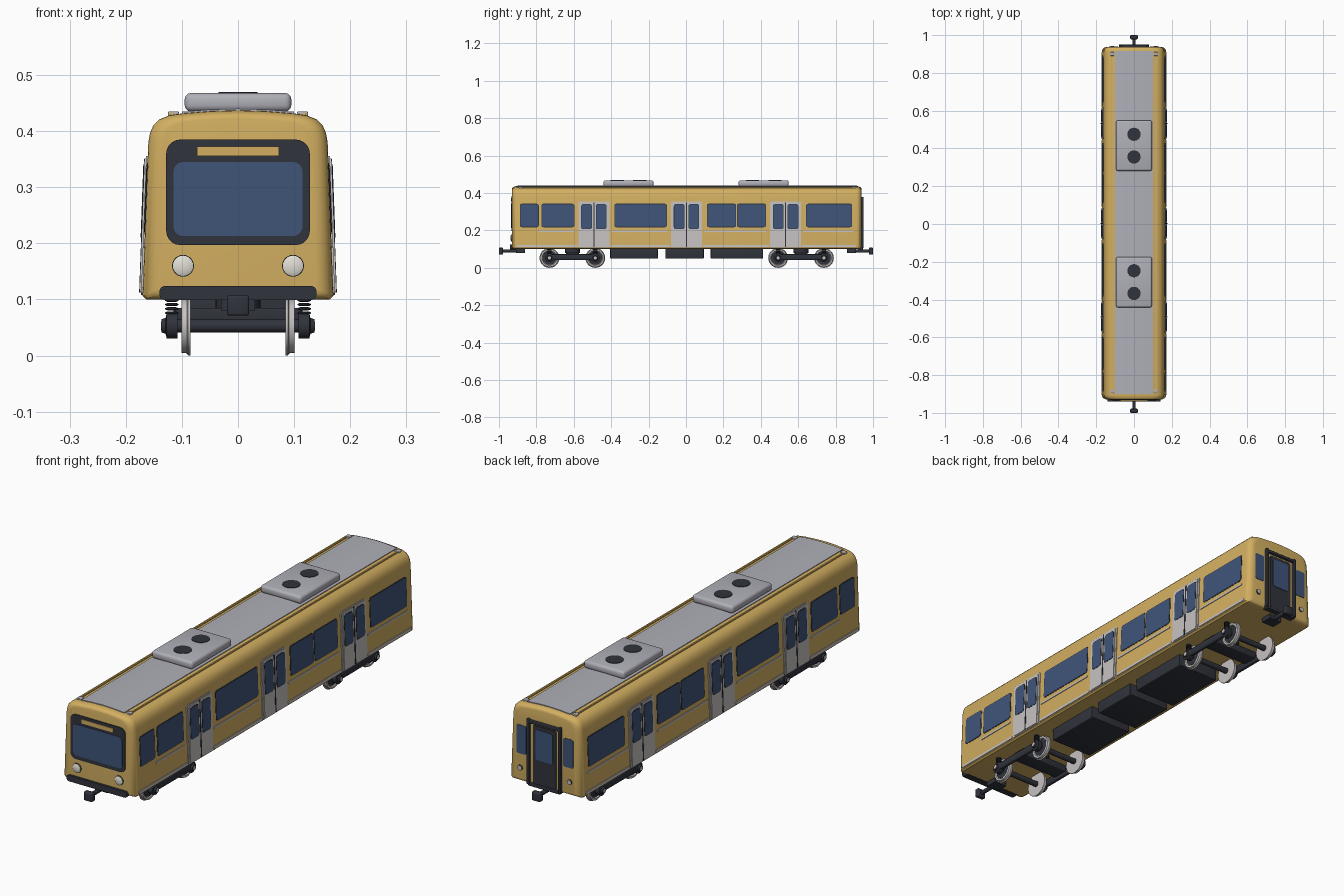
import bpy, bmesh, math
from mathutils import Vector, Matrix

cube = bpy.data.objects.get("Cube")
if cube:
    bpy.data.objects.remove(cube)


def material(name, rgb):
    m = bpy.data.materials.new(name)
    m.use_nodes = True
    m.diffuse_color = (*rgb, 1)
    m.node_tree.nodes["Principled BSDF"].inputs["Base Color"].default_value = (*rgb, 1)
    return m


GOLD = material("gold paint", (0.65, 0.43, 0.12))
GLASS = material("blue glass", (0.05, 0.09, 0.19))
DARK = material("dark trim", (0.03, 0.033, 0.045))
ROOF = material("roof grey", (0.43, 0.43, 0.48))
SILVER = material("door silver", (0.56, 0.54, 0.53))
LAMP = material("lamp white", (0.76, 0.74, 0.66))
parts = []


def finish(name, bm, mat):
    bmesh.ops.recalc_face_normals(bm, faces=bm.faces)
    me = bpy.data.meshes.new(name)
    bm.to_mesh(me)
    bm.free()
    me.materials.append(mat)
    ob = bpy.data.objects.new(name, me)
    bpy.context.collection.objects.link(ob)
    parts.append(ob)
    return ob


def loft(name, rings, mat):
    """Closed skin through equal-length rings, capped at both ends."""
    bm = bmesh.new()
    loops = [[bm.verts.new(p) for p in ring] for ring in rings]
    n = len(loops[0])
    for a, b in zip(loops, loops[1:]):
        for i in range(n):
            bm.faces.new((a[i], a[(i + 1) % n], b[(i + 1) % n], b[i]))
    bm.faces.new(loops[0])
    bm.faces.new(loops[-1])
    return finish(name, bm, mat)


def box(name, lo, hi, mat, bevel=0.0):
    lo, hi = Vector(lo), Vector(hi)
    bm = bmesh.new()
    bmesh.ops.create_cube(bm, size=1, matrix=Matrix.Translation((lo + hi) / 2) @ Matrix.Diagonal((*(hi - lo), 1)))
    if bevel:
        bmesh.ops.bevel(bm, geom=bm.edges[:], offset=bevel, segments=3, profile=0.5, affect='EDGES')
    return finish(name, bm, mat)


def lathe(name, centre, axis, profile, mat, n=28):
    """Turn (radius, distance) points about an axis."""
    rot = Vector((0, 0, 1)).rotation_difference(Vector(axis)).to_matrix()
    rings = [[Vector(centre) + rot @ Vector((r * math.cos(t), r * math.sin(t), d))
              for t in (math.tau * i / n for i in range(n))] for r, d in profile]
    return loft(name, rings, mat)


def disc(name, centre, axis, r, depth, mat):
    return lathe(name, centre, axis, [(r, 0), (r, depth)], mat)


def outline(u0, u1, v0, v1, r):
    pts = []
    for cu, cv, start in ((u1 - r, v1 - r, 0), (u0 + r, v1 - r, 1), (u0 + r, v0 + r, 2), (u1 - r, v0 + r, 3)):
        for k in range(6):
            t = (start + k / 5) * math.pi / 2
            pts.append((cu + r * math.cos(t), cv + r * math.sin(t)))
    return pts


def panel(name, place, rect, r, d0, d1, mat):
    """Rounded plate laid on a wall by the placing function."""
    pts = outline(*rect, r)
    return loft(name, [[place(u, v, d) for u, v in pts] for d in (d0, d1)], mat)


FRONT, REAR, FLOOR, MID = -0.93, 0.938, 0.10, 0.27


def wall(z):
    return 0.17 - (z - 0.105) * 0.037


def on_front(u, v, d):
    return Vector((u, FRONT - d, v))


def on_rear(u, v, d):
    return Vector((u, REAR + d, v))


def on_side(s):
    return lambda u, v, d: Vector((s * (wall(v) + d), u, v))


# Body shell with rounded ends
half = [(0.163, FLOOR), (0.17, 0.106), (wall(0.38), 0.38), (0.157, 0.396), (0.151, 0.410),
        (0.140, 0.421), (0.123, 0.428), (0.10, 0.4315), (0.05, 0.4355)]
section = half + [(0, 0.437)] + [(-x, z) for x, z in reversed(half)]


def body_ring(y, k):
    sx, sz = 1 - 0.03 * k / 0.17, 1 - 0.014 * k / 0.167
    return [Vector((x * sx, y, MID + (z - MID) * sz)) for x, z in section]


angles = [i * math.pi / 10 for i in range(6)]
curve = [(0.026 * (1 - math.sin(t)), 1 - math.cos(t)) for t in angles]
rings = [body_ring(FRONT + d, k) for d, k in reversed(curve)]
rings += [body_ring(REAR - d, k) for d, k in curve]
loft("body_shell", rings, GOLD)

# Curved roof skin, edge rails and corner eyes
top = [(x, z) for x, z in section if abs(x) <= 0.1]
strip = [(x, z + 0.003) for x, z in top] + [(x, z - 0.006) for x, z in reversed(top)]
loft("roof_skin", [[Vector((x, y, z)) for x, z in strip] for y in (-0.9, 0.915)], ROOF)
for s in (-1, 1):
    box("roof_rail", (s * 0.118 - 0.003, -0.895, 0.424), (s * 0.118 + 0.003, 0.91, 0.433), GOLD)
    for y in (-0.885, 0.9):
        box("roof_corner_eye", (s * 0.115 - 0.01, y - 0.01, 0.425), (s * 0.115 + 0.01, y + 0.01, 0.435), ROOF, 0.003)

# Roof cooling units with fans
for y in (-0.3075, 0.415):
    box("cooling_unit", (-0.095, y - 0.134, 0.435), (0.095, y + 0.134, 0.468), ROOF, 0.011)
    for dy in (-0.06, 0.06):
        disc("cooling_fan", (0, y + dy, 0.466), (0, 0, 1), 0.035, 0.004, DARK)

# Side windows, doors and trim strips
windows = [(-0.885, -0.79), (-0.77, -0.6), (-0.38, -0.105), (0.115, 0.265), (0.275, 0.425), (0.645, 0.885)]
doors = [-0.4925, 0.0025, 0.5325]
bays = [(-0.905, -0.58), (-0.405, -0.085), (0.09, 0.445), (0.62, 0.91)]
for s in (-1, 1):
    side = on_side(s)
    for a, b in windows:
        panel("side_window_seal", side, (a - 0.003, b + 0.003, 0.217, 0.343), 0.011, -0.004, 0.001, DARK)
        panel("side_window", side, (a, b, 0.22, 0.34), 0.009, -0.004, 0.002, GLASS)
    for y in doors:
        panel("door_frame", side, (y - 0.083, y + 0.083, 0.108, 0.356), 0.01, -0.004, 0.003, SILVER)
        panel("door_gap", side, (y - 0.003, y + 0.003, 0.112, 0.35), 0.001, -0.004, 0.0065, DARK)
        for e in (-1, 1):
            c = y + e * 0.039
            panel("door_leaf", side, (c - 0.035, c + 0.035, 0.112, 0.351), 0.006, -0.004, 0.006, SILVER)
            panel("door_window_seal", side, (c - 0.029, c + 0.029, 0.207, 0.341), 0.012, 0, 0.0068, DARK)
            panel("door_window", side, (c - 0.026, c + 0.026, 0.21, 0.338), 0.01, 0, 0.0075, GLASS)
    for i, (a, b) in enumerate(bays):
        panel("sill_strip", side, (a, b, 0.111, 0.122), 0.003, -0.004, 0.003, SILVER)
        a = -0.79 if i == 0 else a
        panel("waist_strip", side, (a + 0.005, b - 0.015, 0.193, 0.2), 0.002, -0.004, 0.003, SILVER)

# Front windscreen, destination plate, lamps and bumper
panel("windscreen_frame", on_front, (-0.128, 0.128, 0.197, 0.385), 0.025, -0.004, 0.003, DARK)
panel("windscreen", on_front, (-0.115, 0.115, 0.213, 0.345), 0.017, 0, 0.005, GLASS)
panel("destination_plate", on_front, (-0.073, 0.073, 0.356, 0.373), 0.001, 0, 0.006, GOLD)
panel("front_bumper", on_front, (-0.14, 0.14, 0.099, 0.124), 0.01, -0.02, 0.01, DARK)
for s in (-1, 1):
    disc("headlamp_ring", (s * 0.098, FRONT + 0.005, 0.16), (0, -1, 0), 0.0195, 0.008, DARK)
    lathe("headlamp", (s * 0.098, FRONT, 0.16), (0, -1, 0), [(0.018, 0), (0.018, 0.005), (0.012, 0.008)], LAMP)

# Rear gangway door, windows and tail lamps
for s in (-1, 1):
    box("gangway_post", (s * 0.073 - 0.006, REAR - 0.01, 0.105), (s * 0.073 + 0.006, REAR + 0.012, 0.38), DARK, 0.003)
    a, b = sorted((s * 0.086, s * 0.132))
    panel("rear_window", on_rear, (a, b, 0.22, 0.34), 0.008, -0.006, 0.002, GLASS)
    disc("tail_lamp_ring", (s * 0.115, REAR - 0.004, 0.16), (0, 1, 0), 0.0115, 0.007, DARK)
    disc("tail_lamp", (s * 0.115, REAR, 0.16), (0, 1, 0), 0.0095, 0.005, SILVER)
box("gangway_lintel", (-0.073, REAR - 0.01, 0.364), (0.073, REAR + 0.012, 0.376), DARK, 0.003)
panel("rear_door", on_rear, (-0.054, 0.054, 0.112, 0.357), 0.008, -0.004, 0.004, DARK)
panel("rear_door_window", on_rear, (-0.04, 0.04, 0.215, 0.342), 0.009, 0, 0.006, GLASS)
box("rear_step", (-0.075, REAR - 0.02, 0.098), (0.075, REAR + 0.008, 0.111), DARK, 0.003)

# Couplers at both ends
for s in (-1, 1):
    a, b = sorted((s * 0.978, s * 1.0))
    box("coupler_head", (-0.02, a, 0.071), (0.02, b, 0.108), DARK, 0.005)
    disc("coupler_bar", (0, s * 0.86, 0.09), (0, s, 0), 0.009, 0.125, DARK)
    a, b = sorted((s * 0.86, s * 0.91))
    box("coupler_mount", (-0.03, a, 0.08), (0.03, b, 0.103), DARK)

# Underfloor equipment boxes
for a, b in ((-0.405, -0.15), (-0.11, 0.095), (0.132, 0.412)):
    box("equipment_box", (-0.1, a, 0.05), (0.1, b, 0.104), DARK, 0.003)

# Bogies: wheels, axles, side frames and springs
R = 0.053
tyre = [(0.03, 0), (R, 0), (R, 0.004), (0.049, 0.006), (0.048, 0.016), (0.04, 0.016), (0.037, 0.011), (0.01, 0.011)]
for y in (-0.6075, 0.615):
    box("bogie_bolster", (-0.115, y - 0.035, 0.055), (0.115, y + 0.035, 0.085), DARK, 0.004)
    disc("bogie_pivot", (0, y, 0.08), (0, 0, 1), 0.04, 0.024, DARK)
    for s in (-1, 1):
        a, b = sorted((s * 0.11, s * 0.127))
        box("bogie_side_frame", (a, y - 0.125, 0.041), (b, y + 0.125, 0.073), DARK, 0.006)
    for wy in (y - 0.1225, y + 0.1225):
        disc("axle", (-0.125, wy, R), (1, 0, 0), 0.012, 0.25, DARK)
        for s in (-1, 1):
            lathe("wheel", (s * 0.085, wy, R), (s, 0, 0), tyre, SILVER, 36)
            disc("wheel_web", (s * 0.09, wy, R), (s, 0, 0), 0.036, 0.008, DARK)
            lathe("axle_box", (s * 0.108, wy, R), (s, 0, 0), [(0.023, 0), (0.023, 0.019), (0.014, 0.021), (0.012, 0.028)], DARK)
            disc("axle_cap", (s * 0.134, wy, R), (s, 0, 0), 0.008, 0.003, SILVER)
            for k in range(4):
                z = 0.073 + k * 0.0075
                lathe("spring_coil", (s * 0.118, wy, z), (0, 0, 1),
                      [(0.007, 0), (0.012, 0.002), (0.012, 0.004), (0.007, 0.006)], DARK, 16)

# Smooth the curves and keep hard edges
bpy.ops.object.select_all(action='DESELECT')
for ob in parts:
    ob.select_set(True)
bpy.context.view_layer.objects.active = parts[0]
bpy.ops.object.shade_smooth_by_angle(angle=math.radians(35))
